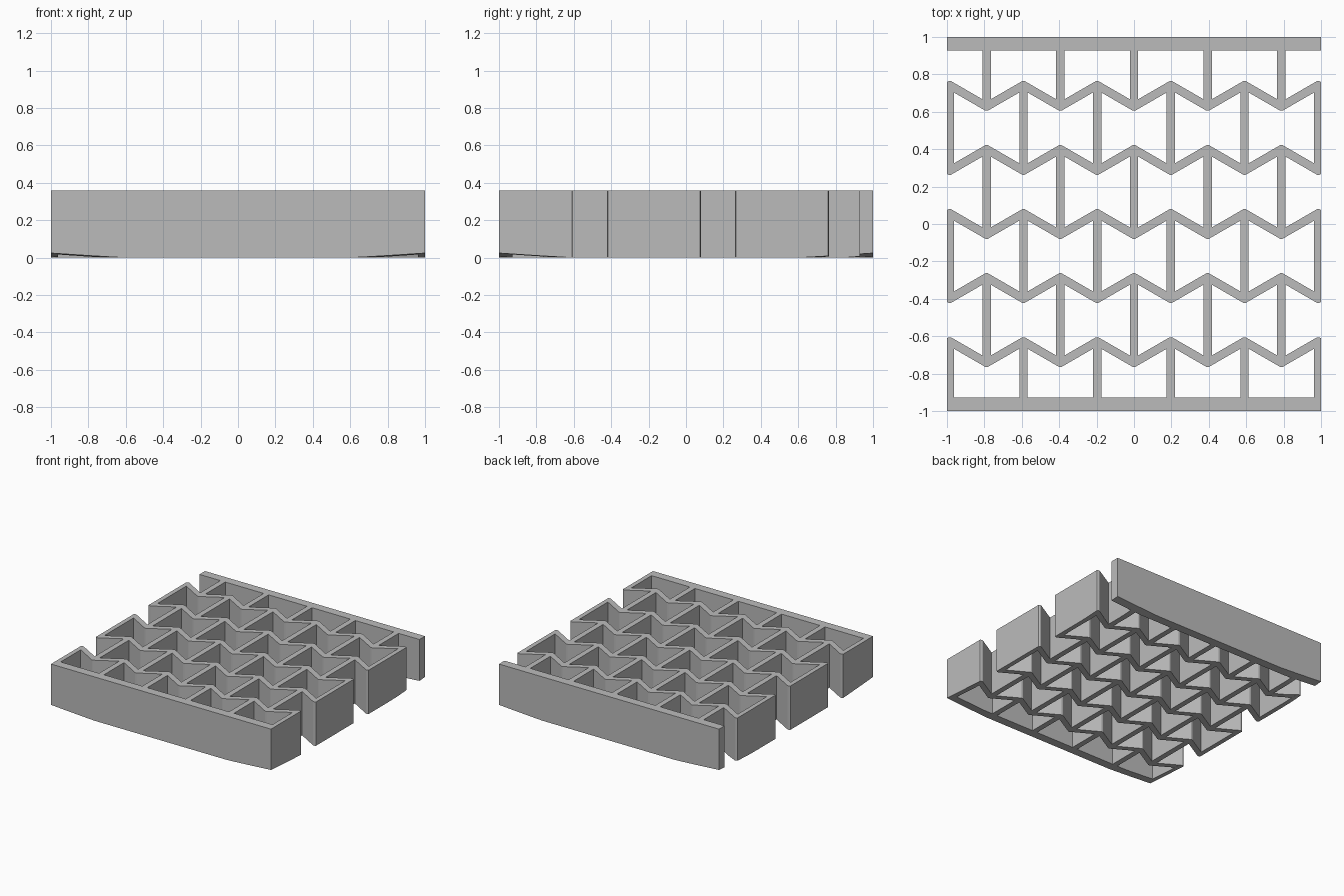
import bpy
import bmesh
import math

cube = bpy.data.objects.get("Cube")
if cube:
    bpy.data.objects.remove(cube, do_unlink=True)

HEIGHT = 0.36
PITCH = 0.197           # x distance between neighbouring zigzag corners
ROW = 0.3425            # y distance between zigzag rows
HALF = 0.0225           # half the strut thickness
SLOPE = math.tan(math.radians(30))
SWING = PITCH * SLOPE / 2
EDGE = 5 * PITCH        # outermost corner
WALL_INNER = 0.928

grey = bpy.data.materials.new("plain grey")
grey.use_nodes = True
grey.diffuse_color = (0.5, 0.5, 0.5, 1)
bsdf = next(n for n in grey.node_tree.nodes if n.type == 'BSDF_PRINCIPLED')
bsdf.inputs["Base Color"].default_value = grey.diffuse_color


def clamp(v, limit=1.0):
    return max(-limit, min(limit, v))


def underside(x, y):
    """Flat in the middle, with the four corners tapering gently upward."""
    return max(0.0, (math.hypot(x, y) - 1.166) * 0.1)


def strip(name, stations):
    """Solid strip through pairs of plan points, with a shaped underside."""
    bm = bmesh.new()
    rings = []
    for a, b in stations:
        rings.append([bm.verts.new(p) for p in (
            (*a, underside(*a)), (*b, underside(*b)),
            (*b, HEIGHT), (*a, HEIGHT))])
    for r, s in zip(rings, rings[1:]):
        for i in range(4):
            j = (i + 1) % 4
            bm.faces.new((r[i], r[j], s[j], s[i]))
    bm.faces.new(rings[0])
    bm.faces.new(rings[-1])
    bmesh.ops.recalc_face_normals(bm, faces=bm.faces)
    mesh = bpy.data.meshes.new(name)
    bm.to_mesh(mesh)
    bm.free()
    mesh.materials.append(grey)
    obj = bpy.data.objects.new(name, mesh)
    bpy.context.collection.objects.link(obj)


# Solid walls closing the front and back
for name, side in (("front_wall", -1), ("back_wall", 1)):
    strip(name, [((i / 20, side * WALL_INNER), (i / 20, side))
                 for i in range(-20, 21)])


# Zigzag rows with blunted corners, alternating in direction
def zigzag(name, centre, sign):
    blunt = HALF * (1 / math.cos(math.atan(SLOPE)) - 1) / SLOPE
    xs = {-1.0, 1.0}
    for k in range(-5, 6):
        for step in (-blunt, 0, blunt, PITCH / 2):
            xs.add(clamp(k * PITCH + step))
    thick = HALF / math.cos(math.atan(SLOPE))
    limit = SWING + HALF
    stations = []
    for x in sorted(xs):
        # Triangle wave that peaks at the outermost corner
        phase = abs((x + EDGE) / PITCH) % 2
        wave = sign * SWING * (1 - 2 * min(phase, 2 - phase))
        stations.append(((x, centre + clamp(wave - thick, limit)),
                         (x, centre + clamp(wave + thick, limit))))
    strip(name, stations)


for row in range(-2, 3):
    zigzag(f"zigzag_row_{row + 3}", row * ROW, 1 if row % 2 == 0 else -1)


# Straight ribs joining the rows and walls
def rib(name, x, y0, y1):
    x0, x1 = clamp(x - HALF), clamp(x + HALF)
    ys = [y0 + (y1 - y0) * i / 4 for i in range(5)]
    strip(name, [((x0, y), (x1, y)) for y in ys])


for gap in range(6):
    low = WALL_INNER * -1 - 0.01 if gap == 0 else (gap - 3) * ROW + SWING
    high = WALL_INNER + 0.01 if gap == 5 else (gap - 2) * ROW - SWING
    # Ribs run into the notches, so they overlap the rows' far corners
    columns = range(-5, 6, 2) if gap % 2 == 0 else range(-4, 5, 2)
    for k in columns:
        rib(f"rib_{gap + 1}_{k + 6}", k * PITCH,
            low if gap == 0 else low - 2 * SWING,
            high if gap == 5 else high + 2 * SWING)
